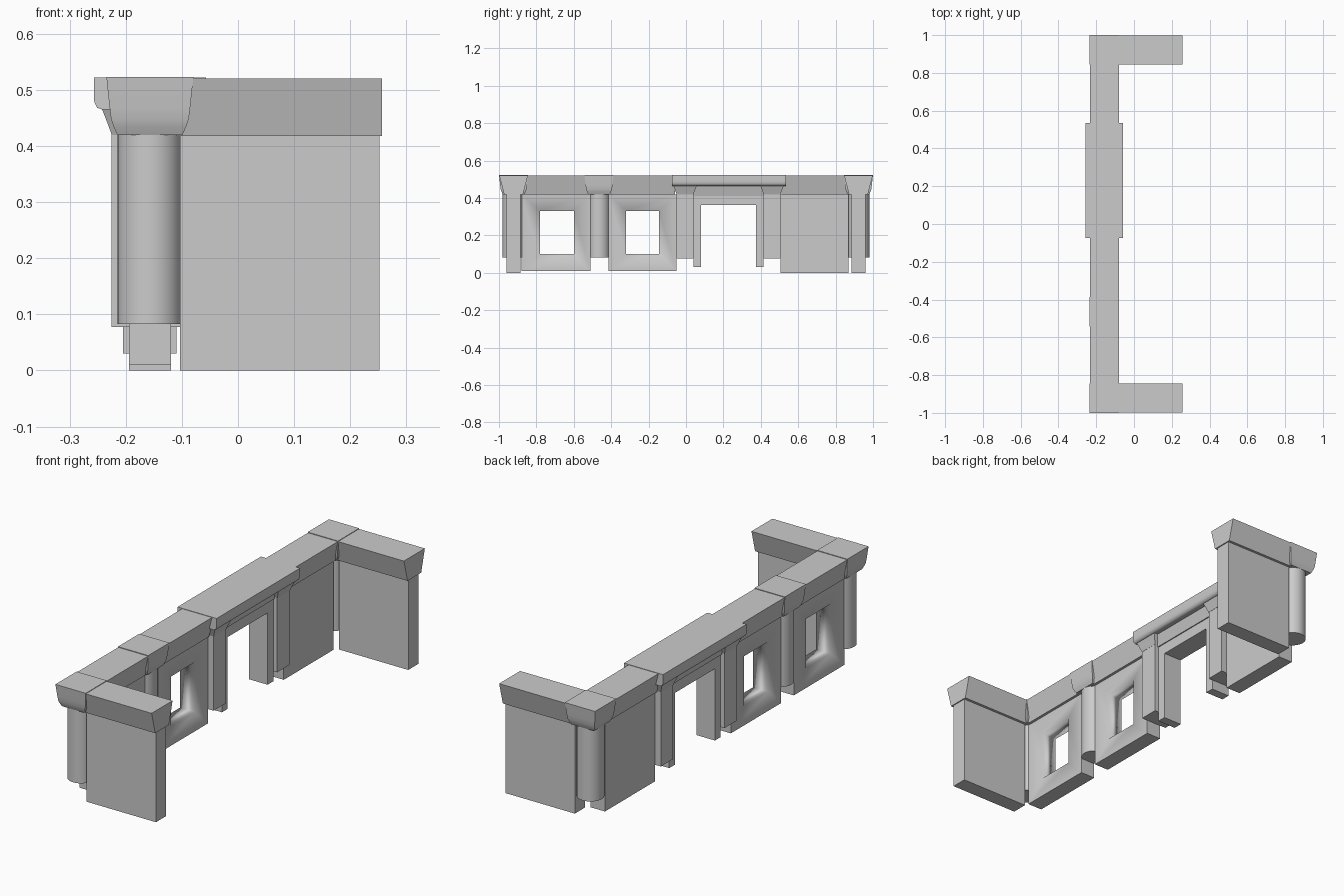
import bpy, bmesh, math

if "Cube" in bpy.data.objects:
    bpy.data.objects.remove(bpy.data.objects["Cube"], do_unlink=True)

GREY = (0.6, 0.6, 0.6, 1)
mat = bpy.data.materials.new("plain_grey")
mat.use_nodes = True
mat.diffuse_color = GREY
mat.node_tree.nodes["Principled BSDF"].inputs["Base Color"].default_value = GREY

WALL_X = -0.157      # centre line of the long wall
WING_Y = 0.922       # centre line of each wing
THICK = 0.0375       # half thickness of the panels
TOP = 0.52
EAVE = 0.42          # top of panels and columns


def finish(bm, name, smooth=None):
    bmesh.ops.recalc_face_normals(bm, faces=bm.faces)
    if smooth is not None:
        for f in bm.faces:
            f.smooth = True
        for e in bm.edges:
            if len(e.link_faces) == 2 and e.calc_face_angle() > math.radians(smooth):
                e.smooth = False
    mesh = bpy.data.meshes.new(name)
    bm.to_mesh(mesh)
    bm.free()
    mesh.materials.append(mat)
    ob = bpy.data.objects.new(name, mesh)
    bpy.context.collection.objects.link(ob)
    return ob


def loft(name, rings, smooth=None):
    """Closed skin through a list of vertex rings."""
    bm = bmesh.new()
    rings = [[bm.verts.new(p) for p in ring] for ring in rings]
    n = len(rings[0])
    for a, b in zip(rings, rings[1:]):
        for i in range(n):
            j = (i + 1) % n
            bm.faces.new((a[i], a[j], b[j], b[i]))
    bm.faces.new(rings[0])
    bm.faces.new(rings[-1])
    return finish(bm, name, smooth)


def rect(x0, x1, y0, y1, z):
    return [(x0, y0, z), (x1, y0, z), (x1, y1, z), (x0, y1, z)]


def box(name, x, y, z):
    return loft(name, [rect(*x, *y, h) for h in z])


def window_panel(name, y, z, hole_y, hole_z):
    """Wall slab with a softly shaded opening."""
    bm = bmesh.new()

    def ring(x, ys, zs):
        pts = [(ys[0], zs[0]), (ys[1], zs[0]), (ys[1], zs[1]), (ys[0], zs[1])]
        return [bm.verts.new((x, a, b)) for a, b in pts]

    x0, x1 = WALL_X - THICK, WALL_X + THICK
    loops = [ring(x0, y, z), ring(x1, y, z), ring(x1, hole_y, hole_z), ring(x0, hole_y, hole_z)]
    for k in range(4):
        a, b = loops[k], loops[(k + 1) % 4]
        for i in range(4):
            j = (i + 1) % 4
            bm.faces.new((a[i], a[j], b[j], b[i]))
    for f in bm.faces:
        f.smooth = True
    # crisp outer border, soft inner border
    outer = set(loops[0] + loops[1])
    for e in bm.edges:
        if all(v in outer for v in e.verts):
            e.smooth = False
    return finish(bm, name)


def capital(name, x, y):
    steps = [(EAVE, 0.058), (0.433, 0.064), (0.447, 0.069), (0.47, 0.072), (TOP + 0.003, 0.0775)]
    loft(name, [rect(x - r, x + r, y - r, y + r, z) for z, r in steps], 40)


def column(name, x, y, sides=32, r=0.058):
    angles = [2 * math.pi * i / sides for i in range(sides)]
    loft(name, [[(x + r * math.cos(a), y + r * math.sin(a), z) for a in angles]
                for z in (0.083, EAVE)], 40)
    capital(name + "_capital", x, y)


# Round columns at both corners and between the windows
for label, y in (("front", -WING_Y), ("middle", -0.465), ("back", WING_Y)):
    column(label + "_column", WALL_X, y)

# Wings with a flared cornice
for label, s in (("front", -1), ("back", 1)):
    c = s * WING_Y
    box(label + "_wing_panel", (-0.103, 0.252), (c - THICK, c + THICK), (0, EAVE))
    loft(label + "_wing_cornice", [rect(-0.11, 0.257, c - w, c + w, z)
                                   for z, w in ((EAVE - 0.002, 0.05), (TOP, 0.0765))])

# Long wall: two windows and one plain panel
window_panel("front_window_panel", (-0.88, -0.51), (0.01, EAVE), (-0.78, -0.6), (0.1, 0.33))
window_panel("middle_window_panel", (-0.415, -0.05), (0.01, EAVE), (-0.32, -0.145), (0.1, 0.33))
box("plain_panel", (WALL_X - THICK, WALL_X + THICK), (0.505, 0.87), (0, EAVE))

# Flared cornice along the long wall
for label, y0, y1 in (("front", -0.87, -0.5), ("middle", -0.43, -0.06), ("back", 0.51, 0.87)):
    loft(label + "_wall_cornice", [rect(WALL_X - w, WALL_X + w, y0, y1, z)
                                   for z, w in ((EAVE - 0.002, 0.05), (TOP, 0.0765))])

# Doorway: square posts with flared heads, inner jambs and lintel
DOOR_Y = 0.2275
for label, s in (("front", -1), ("back", 1)):
    c = DOOR_Y + s * 0.2325
    box(label + "_door_post", (-0.225, -0.09), (c - 0.045, c + 0.045), (0.077, EAVE))
    loft(label + "_door_post_head",
         [rect(WALL_X - 0.068 - g, WALL_X + 0.068 + g, c - 0.045 - g, c + 0.045 + g, z)
          for z, g in ((EAVE, 0), (0.447, 0.01), (0.467, 0.018))], 40)
    j = DOOR_Y + s * 0.167
    box(label + "_door_jamb", (-0.205, -0.11), (j - 0.021, j + 0.021), (0.03, 0.37))
box("door_lintel", (-0.205, -0.11), (0.04, 0.415), (0.362, 0.412))
loft("door_cornice", [rect(WALL_X - w, WALL_X + w, 0.03, 0.425, z)
                      for z, w in ((0.412, 0.052), (0.468, 0.067))])

# Canopy slab over the door with softened lower edges
half = [(0.085, 0.465), (0.094, 0.468), (0.099, 0.478), (0.1, 0.49), (0.1, TOP + 0.002)]
profile = half + [(-w, z) for w, z in reversed(half)]
loft("door_canopy", [[(WALL_X + w, y, z) for w, z in profile] for y in (-0.075, 0.535)], 60)
